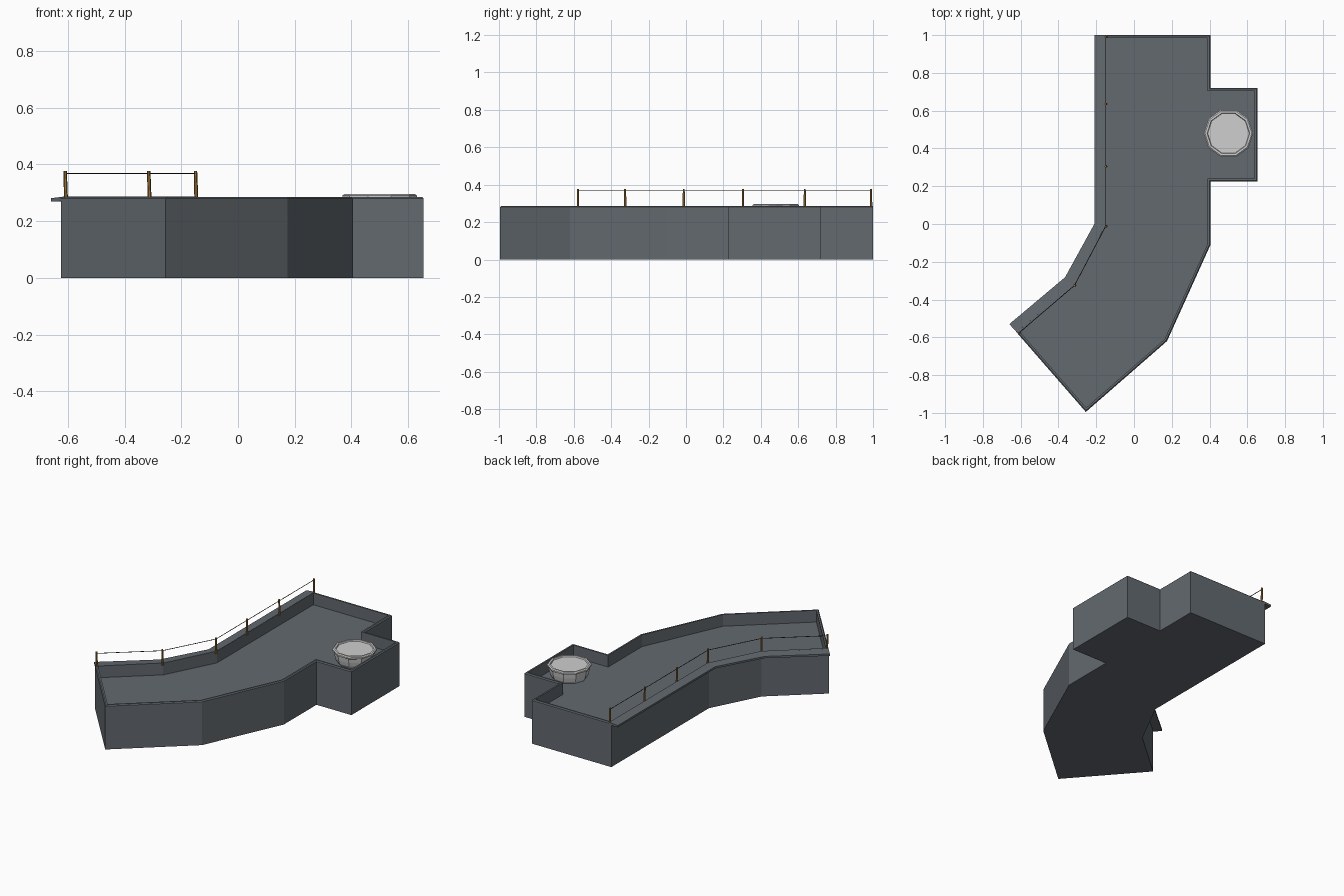
import bpy, bmesh, math
from mathutils import Vector

if "Cube" in bpy.data.objects:
    bpy.data.objects.remove(bpy.data.objects["Cube"])


def material(name, rgb):
    m = bpy.data.materials.new(name)
    m.diffuse_color = (*rgb, 1)
    m.use_nodes = True
    m.node_tree.nodes["Principled BSDF"].inputs["Base Color"].default_value = m.diffuse_color
    return m


SLATE = material("slate_grey", (0.125, 0.142, 0.16))
PALE = material("pale_grey", (0.62, 0.62, 0.62))
WOOD = material("post_wood", (0.33, 0.17, 0.04))
ROPE = material("dark_rope", (0.03, 0.03, 0.03))


def finish(bm, name, mat):
    bmesh.ops.recalc_face_normals(bm, faces=bm.faces)
    me = bpy.data.meshes.new(name)
    bm.to_mesh(me)
    bm.free()
    me.materials.append(mat)
    ob = bpy.data.objects.new(name, me)
    bpy.context.collection.objects.link(ob)
    return ob


def inset(poly, d):
    """Mitred inward offset of a counter-clockwise outline."""
    out = []
    for i, p in enumerate(poly):
        p = Vector(p)
        a = (p - Vector(poly[i - 1])).normalized()
        b = (Vector(poly[(i + 1) % len(poly)]) - p).normalized()
        na, nb = Vector((-a.y, a.x)), Vector((-b.y, b.x))
        out.append(p + (na + nb) * d / (1 + na.dot(nb)))
    return out


def stack(name, layers, mat):
    """Closed solid from matching outlines, each given as (points, z)."""
    bm = bmesh.new()
    loops = [[bm.verts.new((p[0], p[1], z)) for p in pts] for pts, z in layers]
    for lo, hi in zip(loops, loops[1:]):
        n = len(lo)
        for i in range(n):
            j = (i + 1) % n
            bm.faces.new((lo[i], lo[j], hi[j], hi[i]))
    bm.faces.new(loops[0][::-1])
    bm.faces.new(loops[-1])
    return finish(bm, name, mat)


def rod(name, a, b, r1, r2, sides, mat):
    a, b = Vector(a), Vector(b)
    bm = bmesh.new()
    bmesh.ops.create_cone(bm, cap_ends=True, segments=sides, radius1=r1,
                          radius2=r2, depth=(b - a).length)
    ob = finish(bm, name, mat)
    ob.location = (a + b) / 2
    ob.rotation_euler = (b - a).to_track_quat('Z', 'Y').to_euler()
    return ob


# Walled basin with a recessed floor
outline = [(-0.165, 1), (-0.165, 0), (-0.325, -0.31), (-0.625, -0.57),
           (-0.255, -0.995), (0.175, -0.62), (0.405, -0.11), (0.405, 0.225),
           (0.655, 0.225), (0.655, 0.72), (0.405, 0.72), (0.405, 1)]
stack("basin", [(outline, 0), (outline, 0.28), (inset(outline, 0.006), 0.286),
                (inset(outline, 0.016), 0.286), (inset(outline, 0.016), 0.21)], SLATE)

# Overhanging ledge along the left wall
inner = [(-0.15, 1), (-0.15, -0.003), (-0.315, -0.322), (-0.612, -0.583)]
outer = [(-0.21, 1), (-0.21, 0), (-0.365, -0.282), (-0.66, -0.53)]
ledge = outer + inner[::-1]
bm = bmesh.new()
rings = [[bm.verts.new((*p, z)) for p, z in
          ((o, 0.269), (o, 0.281), (i, 0.287), (i, 0.271))]
         for o, i in zip(outer, inner)]
for r, s in zip(rings, rings[1:]):
    for k in range(4):
        bm.faces.new((r[k], r[(k + 1) % 4], s[(k + 1) % 4], s[k]))
bm.faces.new(rings[0])
bm.faces.new(rings[-1])
finish(bm, "ledge", SLATE)

# Round tub in the side bay
def ring(r):
    return [(0.5 + r * math.cos(i * math.tau / 10),
             0.48 + r * math.sin(i * math.tau / 10)) for i in range(10)]

profile = [(0.1, 0.205), (0.112, 0.225), (0.118, 0.25), (0.122, 0.277),
           (0.131, 0.282), (0.131, 0.291), (0.124, 0.296), (0.113, 0.296), (0.11, 0.288)]
stack("tub", [(ring(r), z) for r, z in profile], PALE)

# Rope fence
posts = [(-0.61, -0.577), (-0.315, -0.325), (-0.15, -0.012),
         (-0.15, 0.305), (-0.15, 0.635), (-0.15, 0.99)]
for x, y in posts:
    rod("fence_post", (x + 0.003, y, 0.275), (x, y, 0.377), 0.007, 0.006, 6, WOOD)
for p, q in zip(posts, posts[1:]):
    rod("fence_rope", (*p, 0.368), (*q, 0.368), 0.002, 0.002, 5, ROPE)
